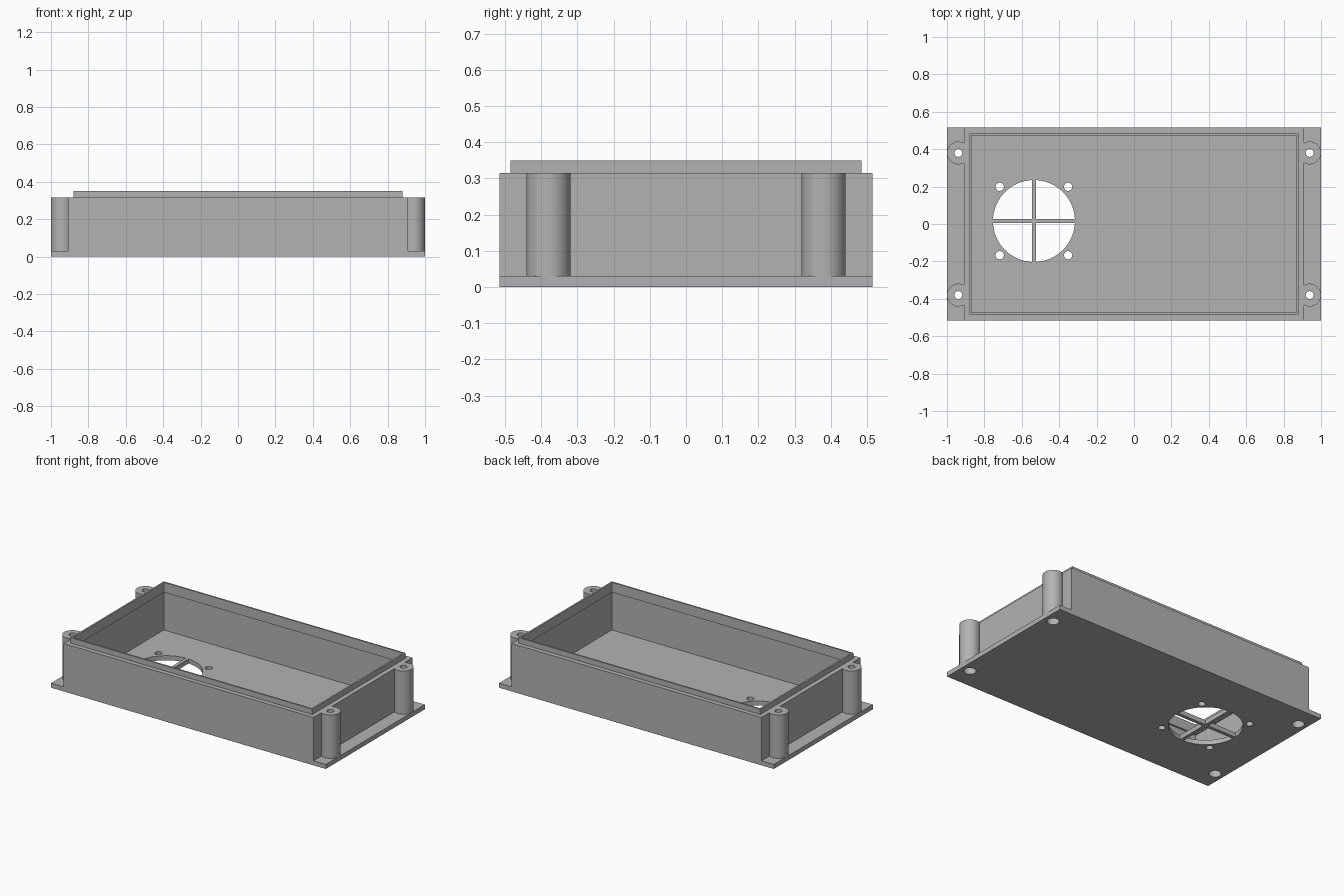
import bpy, bmesh, math
from mathutils import Matrix, Vector

if "Cube" in bpy.data.objects:
    bpy.data.objects.remove(bpy.data.objects["Cube"], do_unlink=True)

grey = bpy.data.materials.new("plain grey")
grey.use_nodes = True
grey.diffuse_color = (0.45, 0.45, 0.45, 1)
grey.node_tree.nodes["Principled BSDF"].inputs["Base Color"].default_value = (0.45, 0.45, 0.45, 1)

# Main dimensions
HALF_Y = 0.515
FLOOR, RIM, TOP = 0.03, 0.315, 0.35
POST_X, POST_Y, POST_R = 0.939, 0.38, 0.061
HEAD_R, SCREW_R, HEAD_TOP = 0.037, 0.021, 0.22
FAN = Vector((-0.535, 0.016))
CORNERS = [(sx, sy) for sx in (-1, 1) for sy in (-1, 1)]


def make_object(name, bm):
    bmesh.ops.recalc_face_normals(bm, faces=bm.faces)
    mesh = bpy.data.meshes.new(name)
    bm.to_mesh(mesh)
    bm.free()
    mesh.materials.append(grey)
    obj = bpy.data.objects.new(name, mesh)
    bpy.context.collection.objects.link(obj)
    return obj


def add_box(bm, x0, x1, y0, y1, z0, z1):
    size = Matrix.Diagonal((x1 - x0, y1 - y0, z1 - z0, 1))
    place = Matrix.Translation(((x0 + x1) / 2, (y0 + y1) / 2, (z0 + z1) / 2))
    bmesh.ops.create_cube(bm, size=1, matrix=place @ size)


def add_cylinder(bm, x, y, r, z0, z1, sides=48):
    bmesh.ops.create_cone(bm, cap_ends=True, segments=sides, radius1=r, radius2=r,
                          depth=z1 - z0, matrix=Matrix.Translation((x, y, (z0 + z1) / 2)))


def frame(name, outer, inner, z0, z1):
    """Rectangular ring with half sizes outer and inner."""
    bm = bmesh.new()
    rings = []
    for (hx, hy), z in ((outer, z0), (outer, z1), (inner, z1), (inner, z0)):
        rings.append([bm.verts.new((sx * hx, sy * hy, z))
                      for sx, sy in ((-1, -1), (1, -1), (1, 1), (-1, 1))])
    for a, b in zip(rings, rings[1:] + rings[:1]):
        for i in range(4):
            j = (i + 1) % 4
            bm.faces.new((a[i], a[j], b[j], b[i]))
    return make_object(name, bm)


def cut(obj, bm):
    """Subtract the solids in bm from obj."""
    cutter = make_object("cutter", bm)
    cutter.hide_render = True
    mod = obj.modifiers.new("cut", 'BOOLEAN')
    mod.operation, mod.solver, mod.object = 'DIFFERENCE', 'EXACT', cutter
    bpy.context.view_layer.update()
    mesh = bpy.data.meshes.new_from_object(obj.evaluated_get(bpy.context.evaluated_depsgraph_get()))
    obj.modifiers.clear()
    obj.data = mesh
    bpy.data.objects.remove(cutter, do_unlink=True)


parts = []

# Base plate with fan opening, fan screw holes and post screw recesses
bm = bmesh.new()
add_box(bm, -1, 1, -HALF_Y, HALF_Y, 0, FLOOR)
base = make_object("base_plate", bm)
bm = bmesh.new()
add_cylinder(bm, FAN.x, FAN.y, 0.219, -0.1, 0.1, 96)
for sx, sy in CORNERS:
    add_cylinder(bm, FAN.x + sx * 0.183, FAN.y + sy * 0.183, 0.022, -0.1, 0.1, 32)
    add_cylinder(bm, sx * POST_X, sy * POST_Y, HEAD_R, -0.1, 0.1)
cut(base, bm)
parts.append(base)

# Cross bars over the fan opening
bm = bmesh.new()
arm, half = 0.2185, 0.011
add_box(bm, FAN.x - half, FAN.x + half, FAN.y - arm, FAN.y + arm, 0, FLOOR)
for s in (-1, 1):
    x0, x1 = sorted((FAN.x + s * half, FAN.x + s * arm))
    add_box(bm, x0, x1, FAN.y - half, FAN.y + half, 0, FLOOR)
parts.append(make_object("fan_cross_bars", bm))

# Side walls, cleared where the posts pass through
walls = frame("walls", (0.91, HALF_Y), (0.88, 0.485), FLOOR, RIM)
bm = bmesh.new()
for sx, sy in CORNERS:
    add_cylinder(bm, sx * POST_X, sy * POST_Y, POST_R, -0.1, 0.5)
cut(walls, bm)
parts.append(walls)

# Thin lip lining the top of the walls
parts.append(frame("lid_lip", (0.88, 0.485), (0.869, 0.474), 0.285, TOP))

# Screw posts with a wide bore below and a narrow hole on top
for sx, sy in CORNERS:
    bm = bmesh.new()
    add_cylinder(bm, sx * POST_X, sy * POST_Y, POST_R, FLOOR, RIM)
    post = make_object("%s_%s_post" % ("front" if sy < 0 else "back",
                                       "left" if sx > 0 else "right"), bm)
    for radius, z1 in ((HEAD_R, HEAD_TOP), (SCREW_R, 0.5)):
        bm = bmesh.new()
        add_cylinder(bm, sx * POST_X, sy * POST_Y, radius, -0.1, z1)
        cut(post, bm)
    parts.append(post)

# Smooth the round surfaces, keep the edges sharp
bpy.ops.object.select_all(action='DESELECT')
for obj in parts:
    obj.select_set(True)
bpy.context.view_layer.objects.active = parts[0]
bpy.ops.object.shade_smooth_by_angle(angle=math.radians(30))
